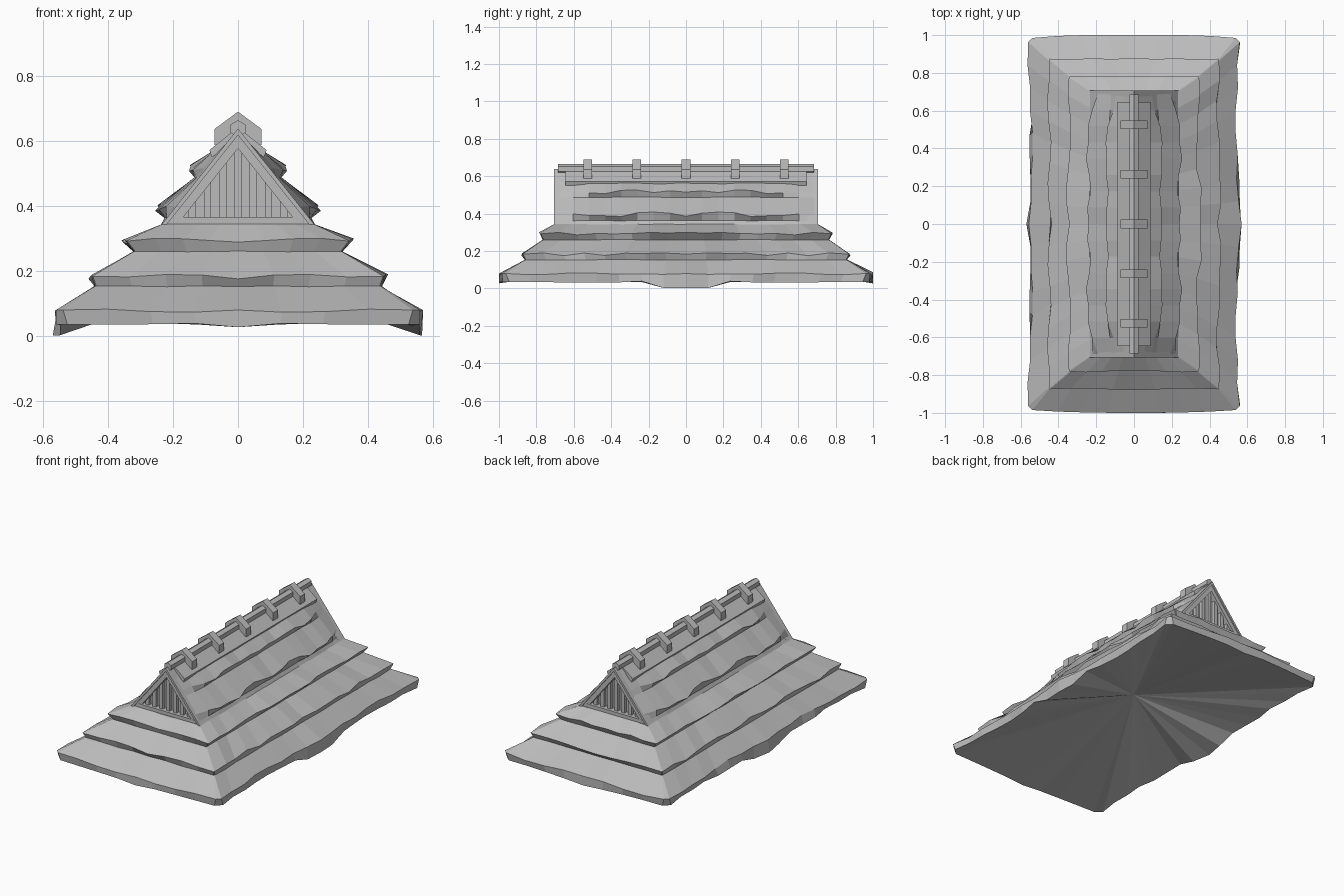
import bpy, bmesh, math, random

random.seed(4)
cube = bpy.data.objects.get("Cube")
if cube:
    bpy.data.objects.remove(cube)

grey = bpy.data.materials.new("weathered grey")
grey.use_nodes = True
grey.diffuse_color = (0.5, 0.5, 0.5, 1)
bsdf = grey.node_tree.nodes["Principled BSDF"]
bsdf.inputs["Base Color"].default_value = (0.5, 0.5, 0.5, 1)
bsdf.inputs["Roughness"].default_value = 0.9


def finish(bm, name):
    bmesh.ops.recalc_face_normals(bm, faces=bm.faces)
    mesh = bpy.data.meshes.new(name)
    bm.to_mesh(mesh)
    bm.free()
    mesh.materials.append(grey)
    obj = bpy.data.objects.new(name, mesh)
    bpy.context.collection.objects.link(obj)
    return obj


def prisms(name, parts):
    """Each part is an x-z outline extruded between two y values."""
    bm = bmesh.new()
    for outline, y0, y1 in parts:
        a = [bm.verts.new((x, y0, z)) for x, z in outline]
        b = [bm.verts.new((x, y1, z)) for x, z in outline]
        bm.faces.new(a)
        bm.faces.new(b[::-1])
        for i in range(len(a)):
            j = (i + 1) % len(a)
            bm.faces.new((a[i], a[j], b[j], b[i]))
    return finish(bm, name)


def ragged(count, amount):
    """Random offsets, symmetric about the middle and still at the ends."""
    half = [random.uniform(-amount, amount) for _ in range(count // 2 + 1)]
    half[0] = 0
    return [half[min(i, count - i)] for i in range(count + 1)]


# Lower hipped thatch: stacked rings, half width, half length, height, corner cut, raggedness
LONG, SHORT = 16, 8
rings = [(.56, .98, .035, .035, .012), (.56, .985, .08, .022, .012),
         (.44, .86, .153, .004, .003), (.45, .875, .183, .004, .014),
         (.32, .765, .26, .004, .002), (.345, .78, .292, .004, .014),
         (.232, .703, .345, .002, 0)]


def ring_points(level, hx, hy, z, cut, rough):
    points = []
    for along, count in ((True, LONG), (False, SHORT)) * 2:
        sign = 1 if len(points) < LONG + SHORT + 2 else -1
        out, up = ragged(count, rough), ragged(count, rough * .6)
        for i in range(count + 1):
            t = 2 * i / count - 1
            dz = up[i]
            if along:
                if level == 0:
                    dz = -.033 if abs(t) < .14 else up[i] * .6
                bulge = -.018 * math.sin(math.pi * abs(t)) if level < 2 else 0
                points.append((sign * (hx + out[i] + bulge), sign * t * (hy - cut), z + dz))
            else:
                bulge = .02 * (1 - t * t) if level < 2 else 0
                y = min(hy + out[i] * .4 + bulge, 1)
                if level == 0:
                    dz = -.008 if t == 0 else abs(up[i]) * .5
                points.append((-sign * t * (hx - cut), sign * y, z + dz))
    return points


bm = bmesh.new()
loops = [[bm.verts.new(p) for p in ring_points(k, *r)] for k, r in enumerate(rings)]
total = len(loops[0])
for low, high in zip(loops, loops[1:]):
    for i in range(total):
        j = (i + 1) % total
        bm.faces.new((low[i], low[j], high[j], high[i]))
bm.faces.new(loops[-1])
# Hollow underside fanning to one middle point
middle = bm.verts.new((0, 0, .19))
for i in range(total):
    bm.faces.new((loops[0][(i + 1) % total], loops[0][i], middle))
finish(bm, "lower_thatch")

# Upper thatch: straight rake at the gables, ragged layers between them
layers = [(.335, 0, 0), (.362, .004, .003), (.397, .05, .014), (.487, .012, .003),
          (.517, .046, .01), (.57, .022, .002), (.635, 0, 0)]
bm = bmesh.new()
rows = []
for z, lip, rough in layers:
    out, up = ragged(LONG, rough), ragged(LONG, rough)
    row = []
    for i in range(LONG + 1):
        t = 2 * i / LONG - 1
        taper = min(1, (1 - abs(t)) * 4)
        x = .237 * (.635 - z) / .295 + lip * taper + out[i]
        row.append(bm.verts.new((max(x, 0) if z < .635 else 0, t * .69, z + up[i] * taper)))
    rows.append(row)
for low, high in zip(rows, rows[1:]):
    for i in range(LONG):
        bm.faces.new((low[i], low[i + 1], high[i + 1], high[i]))
upper = finish(bm, "upper_thatch")
mirror = upper.modifiers.new("mirror", 'MIRROR')
mirror.use_clip = True


# Gable ends: wall, slats and a two-step triangular frame
def rake(side, top, inner):
    slope = .295 / .235
    return [(0, top), (side * (top - .34) / slope, .34),
            (side * (inner - .34) / slope, .34), (0, inner)]


for label, s in (("front", -1), ("back", 1)):
    prisms(label + "_gable_wall", [([(-.22, .34), (.22, .34), (0, .616)], s * .64, s * .66)])
    slats = []
    for k in range(-3, 4):
        x = k * .047
        a, b = x - .011, x + .011
        slats.append(([(a, .35), (b, .35), (b, .59 - 1.255 * abs(b)),
                       (a, .59 - 1.255 * abs(a))], s * .655, s * .682))
    prisms(label + "_gable_slats", slats)
    frame = [([(-.21, .34), (.21, .34), (.19, .366), (-.19, .366)], s * .65, s * .699)]
    for side in (-1, 1):
        frame.append((rake(side, .634, .577), s * .65, s * .698))
        frame.append((rake(side, .638, .618), s * .65, s * .706))
    prisms(label + "_gable_frame", frame)

# Ridge: cap boards, hexagonal pole and saddle clamps
prisms("ridge_cap", [([(0, .642), (.088, .572), (.08, .55), (0, .61),
                       (-.08, .55), (-.088, .572)], -.645, .645)])
hexagon = [(.026 * math.sin(math.radians(60 * k)), .638 + .026 * math.cos(math.radians(60 * k)))
           for k in range(6)]
prisms("ridge_pole", [(hexagon, -.685, .685)])
saddle = [(0, .69), (.072, .637), (.072, .588), (.055, .578), (0, .62),
          (-.055, .578), (-.072, .588), (-.072, .637)]
prisms("ridge_clamps", [(saddle, k * .263 - .023, k * .263 + .023) for k in range(-2, 3)])
